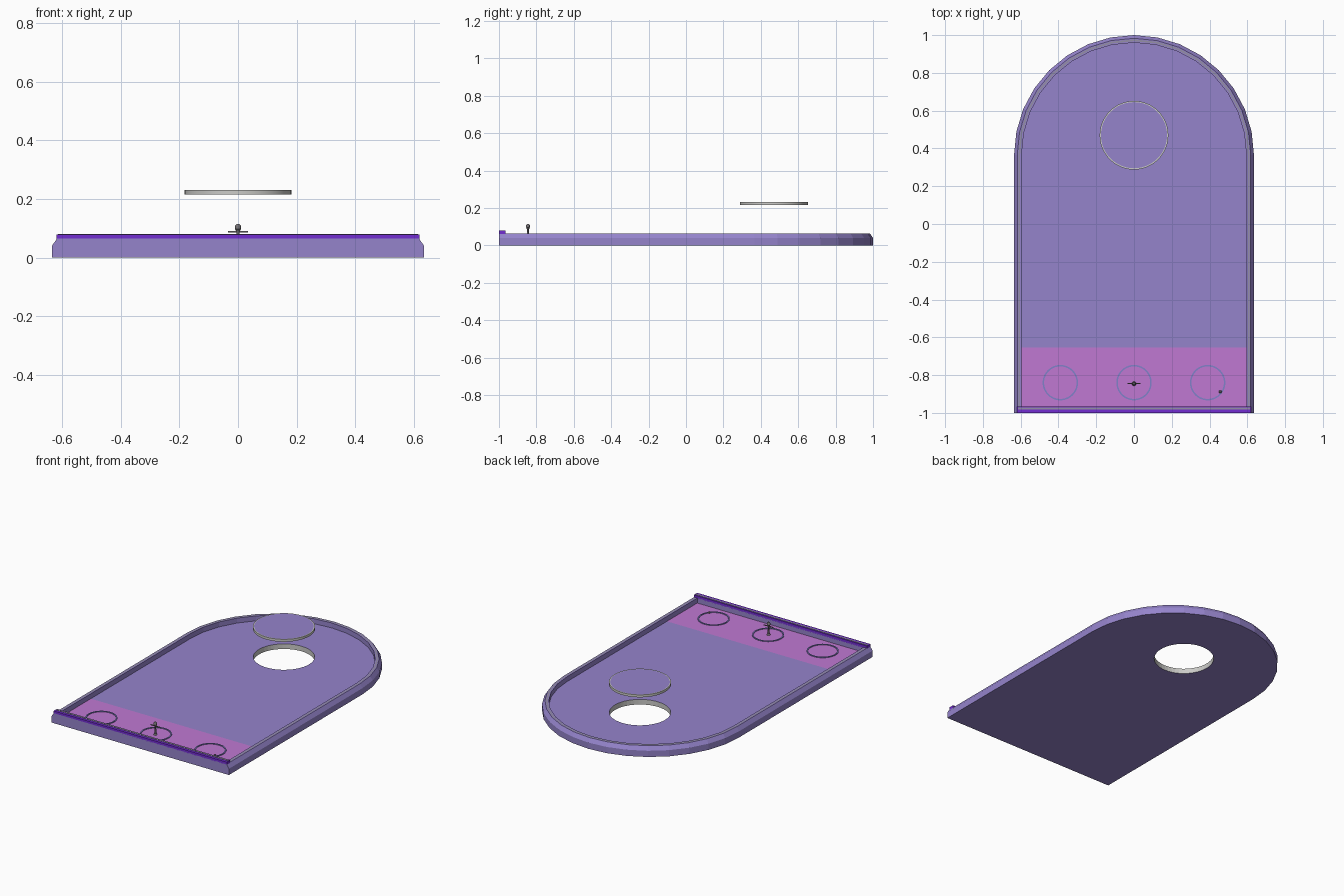
import bpy, bmesh, math
from mathutils import Vector

cube = bpy.data.objects.get("Cube")
if cube:
    bpy.data.objects.remove(cube)

HALF, ARC_Y, FLOOR, HOLE_Y, HOLE_R = 0.635, 0.365, 0.033, 0.47, 0.18


def material(name, r, g, b):
    m = bpy.data.materials.new(name)
    m.use_nodes = True
    m.diffuse_color = (r, g, b, 1)
    m.node_tree.nodes["Principled BSDF"].inputs["Base Color"].default_value = (r, g, b, 1)
    return m


lilac = material("lilac", 0.30, 0.23, 0.60)
pink = material("pink", 0.53, 0.19, 0.65)
violet = material("deep violet", 0.17, 0.026, 0.64)
ring_blue = material("dusty blue", 0.22, 0.22, 0.58)
grey = material("light grey", 0.60, 0.60, 0.58)
seam_grey = material("seam grey", 0.30, 0.28, 0.38)
dark = material("dark grey", 0.18, 0.17, 0.18)


def finish(bm, name, mats, smooth=False):
    bmesh.ops.recalc_face_normals(bm, faces=bm.faces[:])
    mesh = bpy.data.meshes.new(name)
    bm.to_mesh(mesh)
    bm.free()
    for m in mats:
        mesh.materials.append(m)
    obj = bpy.data.objects.new(name, mesh)
    bpy.context.collection.objects.link(obj)
    if smooth:
        bpy.ops.object.select_all(action="DESELECT")
        obj.select_set(True)
        bpy.context.view_layer.objects.active = obj
        bpy.ops.object.shade_smooth_by_angle(angle=math.radians(35))
    return obj


def loop(bm, points, z):
    return [bm.verts.new((x, y, z)) for x, y in points]


def bridge(bm, a, b, index=0):
    for i in range(len(a)):
        j = (i + 1) % len(a)
        bm.faces.new((a[i], a[j], b[j], b[i])).material_index = index


def circle(cx, cy, r, n):
    return [(cx + r * math.cos(math.tau * i / n), cy + r * math.sin(math.tau * i / n))
            for i in range(n)]


def arch(inset, front):
    r = HALF - inset
    arc = [(r * math.cos(math.pi * i / 16), ARC_Y + r * math.sin(math.pi * i / 16))
           for i in range(17)]
    return arc + [(-r, -1 + front), (r, -1 + front)]


# Arched tray: chamfered rim, recessed floor and through hole
bm = bmesh.new()
sections = [(0, 0, 0), (0, 0, 0.04), (0.017, 0, 0.065), (0.023, 0.015, 0.065),
            (0.032, 0.025, 0.065), (0.04, 0.035, 0.065), (0.04, 0.035, FLOOR)]
rings = [loop(bm, arch(d, f), z) for d, f, z in sections]
for i in range(len(rings) - 1):
    bridge(bm, rings[i], rings[i + 1], 3 if i == 3 else 0)
rim_hole = circle(0, HOLE_Y, HOLE_R, 48)
low, high = loop(bm, rim_hole, 0), loop(bm, rim_hole, FLOOR)
bridge(bm, low, high, 2)
for outer, inner in ((rings[0], low), (rings[-1], high)):
    edges = [bm.edges.get((r[i], r[(i + 1) % len(r)]))
             for r in (outer, inner) for i in range(len(r))]
    bmesh.ops.triangle_fill(bm, use_beauty=True, use_dissolve=False, edges=edges)
# Pink starting area on the floor
bmesh.ops.bisect_plane(bm, geom=bm.verts[:] + bm.edges[:] + bm.faces[:],
                       plane_co=(0, -0.655, 0), plane_no=(0, 1, 0))
for f in bm.faces:
    if all(abs(v.co.z - FLOOR) < 1e-4 for v in f.verts) and f.calc_center_median().y < -0.655:
        f.material_index = 1
finish(bm, "arched_tray", [lilac, pink, grey, seam_grey])


def box(name, lo, hi, mat):
    lo, hi = Vector(lo), Vector(hi)
    bm = bmesh.new()
    bmesh.ops.create_cube(bm, size=1)
    for v in bm.verts:
        v.co = [(lo[k] + hi[k]) / 2 + v.co[k] * (hi[k] - lo[k]) for k in range(3)]
    return finish(bm, name, [mat])


# Front bar with a slim strip on top
box("front_bar", (-0.62, -1, 0.06), (0.62, -0.965, 0.079), violet)
box("front_bar_strip", (-0.615, -0.983, 0.079), (0.615, -0.972, 0.081), seam_grey)


def lathe(name, centre, profile, mats, n=32, indices=None):
    """Stack of circles (radius, height), capped at both ends."""
    bm = bmesh.new()
    loops = [loop(bm, circle(*centre, r, n), z) for r, z in profile]
    for i in range(len(loops) - 1):
        bridge(bm, loops[i], loops[i + 1], indices[i] if indices else 0)
    for end in (loops[0], loops[-1]):
        bm.faces.new(end).material_index = 1 if indices else 0
    return finish(bm, name, mats, True)


# Floating lid above the hole
lathe("floating_lid", (0, HOLE_Y),
      [(0.175, 0.215), (0.182, 0.215), (0.182, 0.231), (0.175, 0.231)],
      [grey, lilac], 48, [0, 0, 0])

# Three marker rings on the starting area
for side, x in (("right", -0.39), ("centre", 0), ("left", 0.39)):
    bm = bmesh.new()
    loops = [loop(bm, circle(x, -0.84, r, 40), z) for r, z in
             ((0.094, FLOOR), (0.094, 0.037), (0.086, 0.037), (0.086, FLOOR))]
    for i in range(4):
        bridge(bm, loops[i], loops[(i + 1) % 4])
    finish(bm, side + "_marker_ring", [ring_blue])

# Small post with crossbar and knob
spot = (0, -0.845)
lathe("post", spot, [(0.012, FLOOR), (0.006, 0.04), (0.005, 0.085), (0.009, 0.093)], [dark], 12)
lathe("post_knob", spot, [(0.005, 0.091), (0.010, 0.097), (0.010, 0.108), (0.005, 0.115)],
      [dark], 12)
box("post_crossbar", (-0.034, -0.848, 0.086), (0.034, -0.842, 0.090), dark)

# Tiny pebble in the left ring
lathe("pebble", (0.457, -0.888), [(0.004, FLOOR), (0.008, 0.038), (0.004, 0.043)], [dark], 8)
